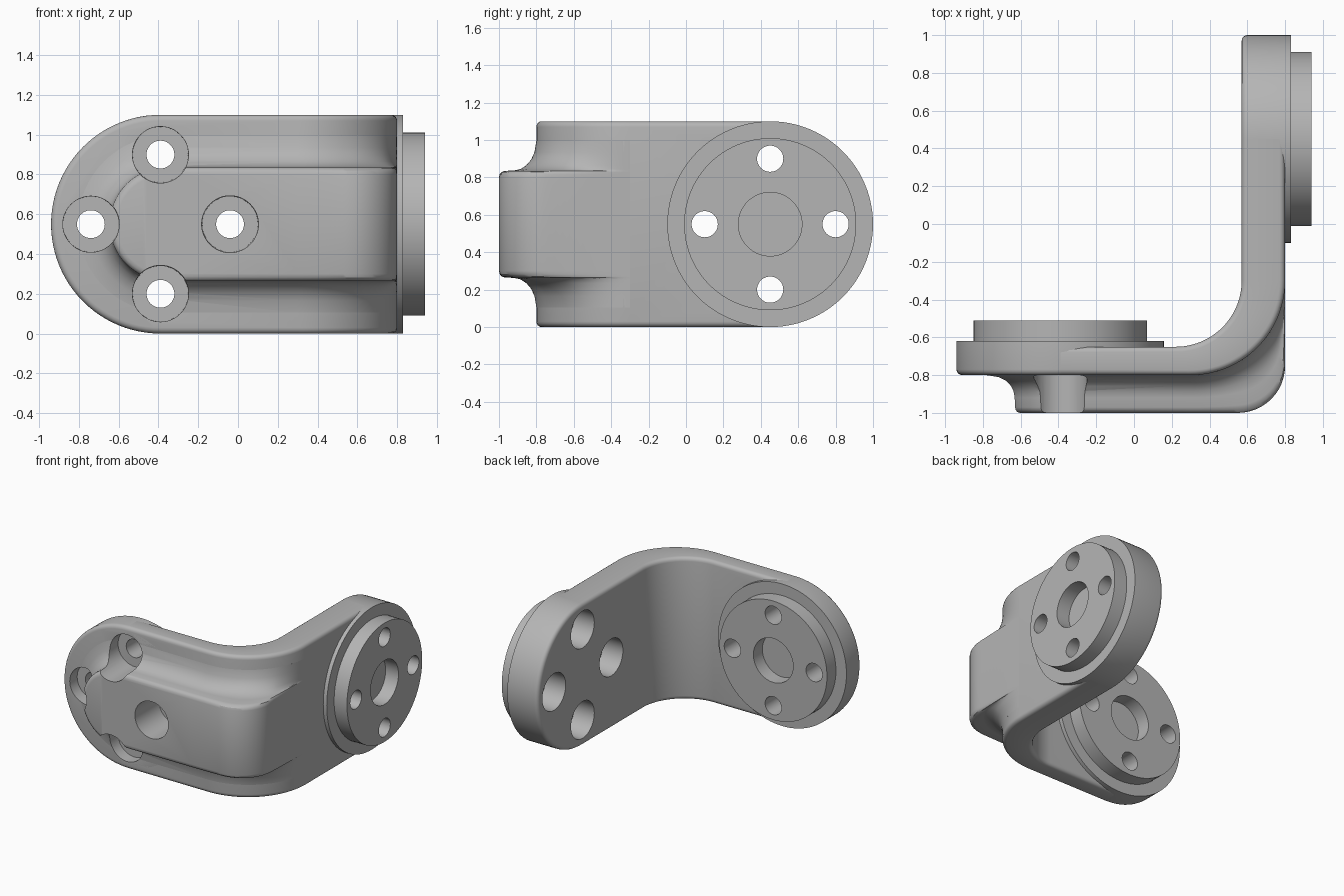
import bpy, bmesh
from math import sin, cos, pi
from mathutils import Vector

if "Cube" in bpy.data.objects:
    bpy.data.objects.remove(bpy.data.objects["Cube"], do_unlink=True)

GREY = (0.46, 0.46, 0.46, 1)
metal = bpy.data.materials.new("plain grey metal")
metal.use_nodes = True
metal.diffuse_color = GREY
metal.node_tree.nodes["Principled BSDF"].inputs["Base Color"].default_value = GREY

MID = 0.55                      # half height, also the flange radius
FRONT_X, SIDE_Y = -0.39, 0.45   # flange centres


def finish(name, bm):
    bmesh.ops.recalc_face_normals(bm, faces=bm.faces)
    mesh = bpy.data.meshes.new(name)
    bm.to_mesh(mesh)
    bm.free()
    obj = bpy.data.objects.new(name, mesh)
    bpy.context.collection.objects.link(obj)
    mesh.materials.append(metal)
    return obj


def on_front(a, b, h):
    return Vector((FRONT_X + a, h, MID + b))


def on_side(a, b, h):
    return Vector((h, SIDE_Y + a, MID + b))


def bridge(bm, rings, closed=True):
    n = len(rings[0])
    for r0, r1 in zip(rings, rings[1:]):
        for i in range(n if closed else n - 1):
            j = (i + 1) % n
            bm.faces.new((r0[i], r0[j], r1[j], r1[i]))


def lathe(bm, profile, place, ca=0, cb=0, seg=96):
    """Spin (radius, height) points into a capped solid."""
    rings = [[bm.verts.new(place(ca + r * cos(2 * pi * i / seg), cb + r * sin(2 * pi * i / seg), h))
              for i in range(seg)] for r, h in profile]
    bridge(bm, rings)
    bm.faces.new(rings[0])
    bm.faces.new(rings[-1])


def flange(name, place, back, shoulder, face):
    """Round flange with a soft back edge, raised boss and blind centre recess."""
    step = 0.03 if shoulder > back else -0.03
    profile = [(MID - 0.03 + 0.03 * sin(k * pi / 8), back + step * (1 - cos(k * pi / 8)))
               for k in range(5)]
    profile += [(MID, shoulder), (0.46, shoulder), (0.46, face), (0.17, face), (0.17, shoulder)]
    bm = bmesh.new()
    lathe(bm, profile, place)
    return finish(name, bm)


def screw_cutter(name, place, start, floor, end):
    """Four counterbored through holes around a flange centre."""
    bm = bmesh.new()
    profile = [(0.145, start), (0.14, floor), (0.07, floor), (0.07, end)]
    for k in range(4):
        lathe(bm, profile, place, 0.35 * cos(k * pi / 2), 0.35 * sin(k * pi / 2), 48)
    obj = finish(name, bm)
    obj.hide_render = True
    return obj


def arc(cx, cy, r, f):
    return Vector((cx + r * sin(f * pi / 2), cy - r * cos(f * pi / 2)))


# Bent plate: rounded rectangle swept along the elbow
def build_plate():
    bend = 24
    stations = [(Vector((FRONT_X, -0.8)), Vector((FRONT_X, -0.65)))]
    stations += [(arc(0.3, -0.3, 0.5, k / bend), arc(0.22, -0.3, 0.35, k / bend))
                 for k in range(bend + 1)]
    stations.append((Vector((0.8, SIDE_Y)), Vector((0.57, SIDE_Y))))
    bm, rings, rad = bmesh.new(), [], 0.03
    for out, inn in stations:
        width = (inn - out).length
        direction = (inn - out) / width
        ring = []
        corners = [(width - rad, 2 * MID - rad), (rad, 2 * MID - rad), (rad, rad), (width - rad, rad)]
        for q, (a, z) in enumerate(corners):
            for k in range(5):
                t = (q + k / 4) * pi / 2
                p = out + direction * (a + rad * cos(t))
                ring.append(bm.verts.new((p.x, p.y, z + rad * sin(t))))
        rings.append(ring)
    bridge(bm, rings)
    bm.faces.new(rings[0])
    bm.faces.new(rings[-1])
    return finish("bent_plate", bm)


# Raised ridge: nested outlines that wrap around the outside of the elbow
def ridge_point(u, t, depth=0.0):
    if u <= 0.3:
        return Vector((u, -0.8 + depth - 0.2 * t))
    v = min(u - 0.3, 1.0)
    low = arc(0.3, -0.3, 0.5 - depth, v)
    if v < 1 / 3:
        high = Vector((0.3 + 0.75 * v, -1.0))
    elif v < 2 / 3:
        high = arc(0.55, -0.75, 0.25, 3 * v - 1)
    else:
        high = Vector((0.8, -0.75 + 0.45 * (3 * v - 2)))
    return low.lerp(high, t)


def build_ridge():
    bm, rings = bmesh.new(), []
    levels = [(-0.035, 1, 0), (-0.018, 0.98, 0), (-0.006, 0.93, 0), (0, 0.85, 0), (0.002, 0.6, 0),
              (0.01, 0.42, 0), (0.03, 0.27, 0), (0.06, 0.14, 0), (0.1, 0.05, 0), (0.16, 0, 0),
              (0.16, 0, 0.04)]
    straight = [0.3 + k / 36 for k in range(36, -1, -1)]
    for off, t, depth in levels:
        r = 0.285 + off
        half = [(u, r) for u in straight]
        half += [(-0.36 - r * sin(k * pi / 32), r * cos(k * pi / 32)) for k in range(17)]
        outline = half + [(u, -w) for u, w in reversed(half[:-1])]
        ring = []
        for u, w in outline:
            p = ridge_point(u, t, depth)
            ring.append(bm.verts.new((p.x, p.y, MID + w)))
        rings.append(ring)
    bridge(bm, rings)
    for ring in (rings[0], rings[-1]):
        n = len(ring)
        for i in range(n // 2 - 1):
            bm.faces.new((ring[i], ring[i + 1], ring[n - 2 - i], ring[n - 1 - i]))
        m = n // 2
        bm.faces.new((ring[m - 1], ring[m], ring[m + 1]))
    bmesh.ops.remove_doubles(bm, verts=bm.verts, dist=0.0001)
    return finish("raised_ridge", bm)


plate = build_plate()
ridge = build_ridge()
front_flange = flange("front_flange", on_front, -0.8, -0.62, -0.51)
side_flange = flange("side_flange", on_side, 0.57, 0.83, 0.94)
front_cut = screw_cutter("front_hole_cutter", on_front, -1.2, -0.71, -0.4)
side_cut = screw_cutter("side_hole_cutter", on_side, 0.4, 0.74, 1.1)

# Drill the screw holes, then smooth the curved faces
jobs = [(plate, (front_cut, side_cut)), (ridge, (front_cut,)),
        (front_flange, (front_cut,)), (side_flange, (side_cut,))]
for obj, cutters in jobs:
    bpy.ops.object.select_all(action='DESELECT')
    obj.select_set(True)
    bpy.context.view_layer.objects.active = obj
    for cutter in cutters:
        mod = obj.modifiers.new("screw holes", 'BOOLEAN')
        mod.operation, mod.solver, mod.object = 'DIFFERENCE', 'EXACT', cutter
        bpy.ops.object.modifier_apply(modifier=mod.name)
    bpy.ops.object.shade_smooth_by_angle(angle=pi / 6)

for cutter in (front_cut, side_cut):
    bpy.data.objects.remove(cutter, do_unlink=True)
